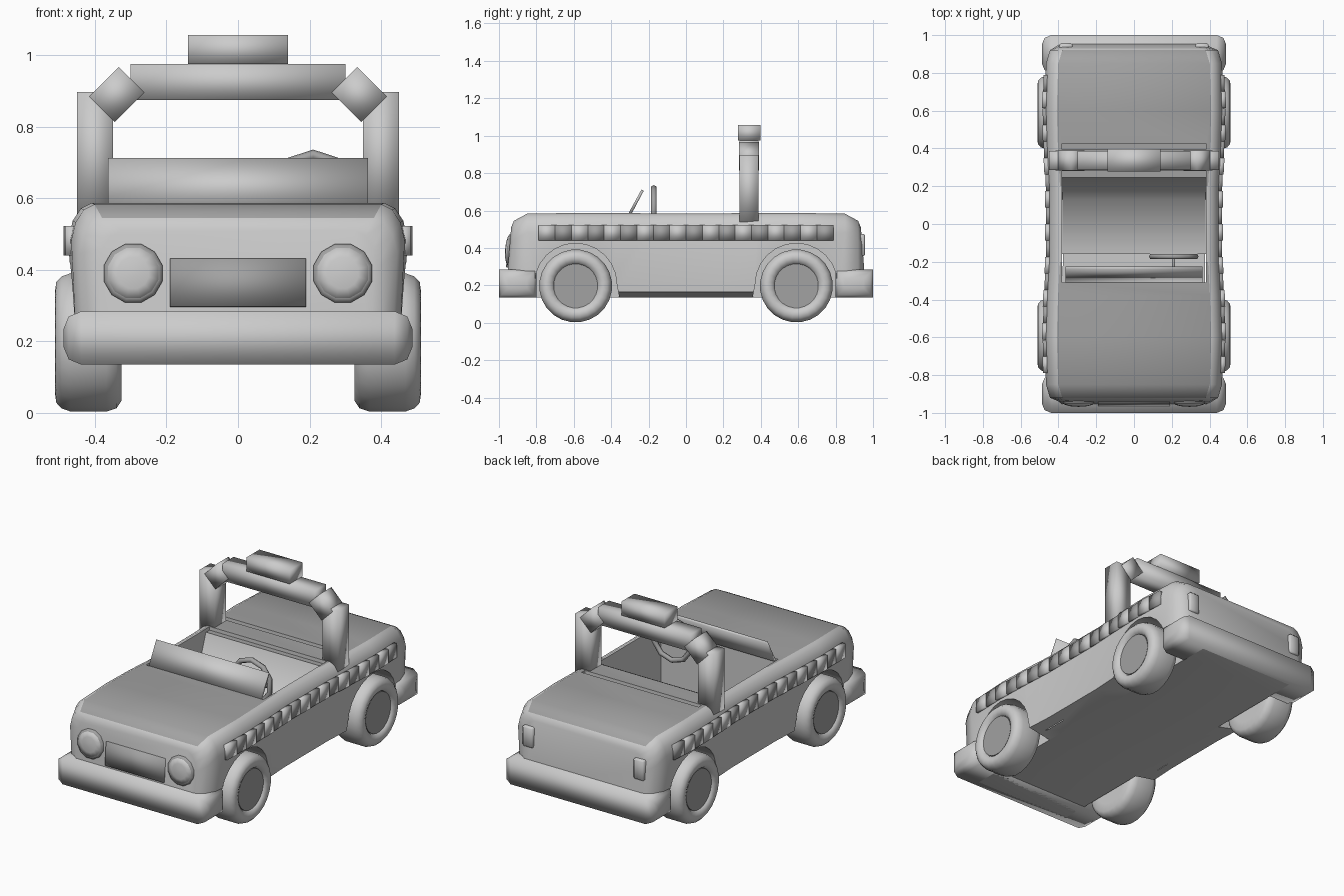
import bpy, bmesh, math
from mathutils import Vector, Matrix

if "Cube" in bpy.data.objects:
    bpy.data.objects.remove(bpy.data.objects["Cube"])


def material(name, v):
    m = bpy.data.materials.new(name)
    m.diffuse_color = (v, v, v, 1)
    m.use_nodes = True
    m.node_tree.nodes["Principled BSDF"].inputs["Base Color"].default_value = m.diffuse_color
    return m


PAINT, DARK = material("mid_grey", 0.55), material("dark_grey", 0.36)


def make(name, bm, smooth=180, mat=None):
    bmesh.ops.recalc_face_normals(bm, faces=bm.faces)
    me = bpy.data.meshes.new(name)
    bm.to_mesh(me)
    bm.free()
    ob = bpy.data.objects.new(name, me)
    bpy.context.collection.objects.link(ob)
    if mat:
        me.materials.append(mat)
    shade(ob, smooth)
    return ob


def shade(ob, smooth):
    bpy.ops.object.select_all(action='DESELECT')
    bpy.context.view_layer.objects.active = ob
    ob.select_set(True)
    if smooth >= 180:
        bpy.ops.object.shade_smooth()
    elif smooth:
        bpy.ops.object.shade_smooth_by_angle(angle=math.radians(smooth))


def box(name, lo, hi, bevel=0, segs=1, rot=None, smooth=180, mat=None, ends_only=False):
    lo, hi = Vector(lo), Vector(hi)
    bm = bmesh.new()
    bmesh.ops.create_cube(bm, size=1)
    bmesh.ops.scale(bm, vec=hi - lo, verts=bm.verts)
    if bevel:
        edges = [e for e in bm.edges
                 if not ends_only or abs(e.verts[0].co.x - e.verts[1].co.x) < 1e-4]
        bmesh.ops.bevel(bm, geom=edges, offset=bevel, segments=segs,
                        profile=0.5, affect='EDGES')
    if rot:
        bmesh.ops.rotate(bm, matrix=rot, verts=bm.verts)
    bmesh.ops.translate(bm, vec=(lo + hi) / 2, verts=bm.verts)
    return make(name, bm, smooth, mat)


def prism(name, yz, x0, x1, smooth=0, mat=None):
    bm = bmesh.new()
    f = bm.faces.new([bm.verts.new((x0, y, z)) for y, z in yz])
    ext = bmesh.ops.extrude_face_region(bm, geom=[f])
    bmesh.ops.translate(bm, vec=(x1 - x0, 0, 0),
                        verts=[v for v in ext['geom'] if isinstance(v, bmesh.types.BMVert)])
    return make(name, bm, smooth, mat)


def lathe(name, profile, sides, place, smooth=40, mat=None):
    """Spin (radius, height) points round z, then place."""
    bm = bmesh.new()
    rings = []
    for r, h in profile:
        rings.append([bm.verts.new(place @ Vector((r * math.cos(a), r * math.sin(a), h)))
                      for a in (2 * math.pi * (i + 0.5) / sides for i in range(sides))])
    for a, b in zip(rings, rings[1:]):
        for i in range(sides):
            j = (i + 1) % sides
            bm.faces.new((a[i], a[j], b[j], b[i]))
    bm.faces.new(rings[0])
    bm.faces.new(rings[-1])
    return make(name, bm, smooth, mat)


def cut(ob, cutter):
    m = ob.modifiers.new("cut", 'BOOLEAN')
    m.object, m.operation, m.solver = cutter, 'DIFFERENCE', 'EXACT'
    bpy.context.view_layer.objects.active = ob
    bpy.ops.object.modifier_apply(modifier="cut")
    bpy.data.objects.remove(cutter)


# body: sections lofted from nose to tail (y, half width, top height)
half = [(0.965, 0.39, 0.51), (0.92, 0.445, 0.545), (0.85, 0.466, 0.583), (0.6, 0.474, 0.587),
        (0.38, 0.467, 0.587), (0.2, 0.457, 0.585)]
stations = [(-y, w, t) for y, w, t in half] + half[::-1]


def half_width(y):
    for (y0, w0, _), (y1, w1, _) in zip(stations, stations[1:]):
        if y0 <= y <= y1:
            return w0 + (w1 - w0) * (y - y0) / (y1 - y0)


bm = bmesh.new()
loops = []
for y, w, t in stations:
    side = [(0.31, 0.135), (w - 0.015, 0.165), (w, t - 0.1), (w - 0.012, t - 0.05),
            (w - 0.035, t - 0.015), (w - 0.065, t)]
    ring = side + [(-x, z) for x, z in side[::-1]]
    lean = 0.08 if abs(y) > 0.95 else 0
    loops.append([bm.verts.new((x, y - math.copysign(lean * (z - 0.135), y), z)) for x, z in ring])
for a, b in zip(loops, loops[1:]):
    for i in range(len(a)):
        j = (i + 1) % len(a)
        bm.faces.new((a[i], a[j], b[j], b[i]))
bm.faces.new(loops[0])
bm.faces.new(loops[-1])
body = make("body", bm, 0, PAINT)

# cockpit opening and footwell, then the seat sheet
cut(body, prism("cockpit_cutter", [(-0.31, 0.7), (-0.31, 0.15), (-0.16, 0.15), (-0.16, 0.21),
                                   (0.13, 0.24), (0.245, 0.565), (0.28, 0.565), (0.28, 0.7)],
                -0.38, 0.38, mat=PAINT))
bm = bmesh.new()
pairs = [[bm.verts.new((x, y, z)) for x in (-0.379, 0.379)]
         for y, z in ((0.244, 0.567), (0.128, 0.244), (-0.16, 0.214))]
for (a, b), (c, d) in zip(pairs, pairs[1:]):
    bm.faces.new((a, c, d, b))
bm.normal_update()
seat_me = bpy.data.meshes.new("seat")
bm.to_mesh(seat_me)
bm.free()
seat_me.materials.append(PAINT)
seat = bpy.data.objects.new("seat", seat_me)
bpy.context.collection.objects.link(seat)
shade(seat, 180)

# wheel arches
for s in (-1, 1):
    for y in (-0.59, 0.59):
        arch = [(y + 0.22 * math.cos(a), 0.205 + 0.22 * math.sin(a))
                for a in (math.pi * i / 12 for i in range(13))]
        arch += [(y - 0.25, 0.05), (y + 0.25, 0.05)]
        x0, x1 = sorted((s * 0.312, s * 0.6))
        cut(body, prism("arch_cutter", arch, x0, x1, mat=PAINT))
# groove at front of rear deck
cut(body, box("groove_cutter", (-0.38, 0.395, 0.565), (0.38, 0.425, 0.7), smooth=0, mat=PAINT))
# hood and rear deck are darker panels
body.data.materials.append(DARK)
dark_slot = len(body.data.materials) - 1
for p in body.data.polygons:
    if p.normal.z > 0.6 and abs(p.center.x) < 0.38 and p.center.z > 0.5:
        p.material_index = dark_slot
shade(body, 60)

# wheels: rounded tyre, darker hub disc
tyre = [(0.12, -0.092), (0.165, -0.092), (0.186, -0.078), (0.195, -0.05), (0.195, 0.05),
        (0.186, 0.075), (0.17, 0.09), (0.148, 0.093), (0.125, 0.084), (0.118, 0.07)]
for s in (-1, 1):
    for y in (-0.59, 0.59):
        place = Matrix.Translation((s * 0.418, y, 0.197)) @ Matrix.Rotation(s * math.pi / 2, 4, 'Y')
        lathe("wheel", tyre, 24, place, 60)
        lathe("hub", [(0.117, 0.06), (0.117, 0.078)], 24, place, 30, DARK)

# bumpers
for s in (-1, 1):
    y0, y1 = sorted((s * 0.80, s * 1.0))
    box("bumper", (-0.488, y0, 0.135), (0.488, y1, 0.284), 0.05, 2, ends_only=True)

# chequered belt of raised blocks along both sides
step = 1.576 / 18
for s in (-1, 1):
    for i in range(18):
        y = -0.788 + step * (i + 0.5)
        proud = 0.014 if i % 2 == 0 else 0.010
        x = half_width(y)
        slope = math.atan2(half_width(y + 0.04) - half_width(y - 0.04), 0.08)
        x0, x1 = sorted((s * (x - 0.02), s * (x + proud)))
        box("belt_block", (x0, y - step / 2, 0.44), (x1, y + step / 2, 0.523),
            rot=Matrix.Rotation(-s * slope, 3, 'Z'), mat=DARK if i % 2 else None)

# roll bar and roof light
for s in (-1, 1):
    x0, x1 = sorted((s * 0.35, s * 0.45))
    box("roll_bar_post", (x0, 0.285, 0.54), (x1, 0.387, 0.897))
    c = s * 0.339
    box("roll_bar_corner", (c - 0.058, 0.283, 0.84), (c + 0.058, 0.389, 0.94),
        rot=Matrix.Rotation(s * math.radians(45), 3, 'Y'))
box("roll_bar_top", (-0.3, 0.285, 0.875), (0.3, 0.387, 0.975))
box("roof_light", (-0.14, 0.278, 0.975), (0.14, 0.398, 1.056))

# windscreen
prism("windscreen", [(-0.313, 0.575), (-0.295, 0.575), (-0.226, 0.705), (-0.238, 0.713)],
      -0.363, 0.363, 180)

# steering wheel, spoke and column
bm = bmesh.new()
rings = []
for i in range(10):
    a = 2 * math.pi * i / 10 + math.pi / 2
    rings.append([bm.verts.new((0.21 + (0.123 + 0.015 * math.cos(b)) * math.cos(a),
                                -0.172 + 0.016 * math.sin(b),
                                0.598 + (0.123 + 0.015 * math.cos(b)) * math.sin(a)))
                  for b in (2 * math.pi * k / 6 for k in range(6))])
for i in range(10):
    a, b = rings[i], rings[(i + 1) % 10]
    for k in range(6):
        bm.faces.new((a[k], a[(k + 1) % 6], b[(k + 1) % 6], b[k]))
make("steering_wheel", bm, 180, DARK)
box("steering_spoke", (0.09, -0.178, 0.585), (0.33, -0.166, 0.611), mat=DARK)
box("steering_column", (0.202, -0.32, 0.53), (0.218, -0.172, 0.546),
    rot=Matrix.Rotation(math.radians(25), 3, 'X'), mat=DARK)

# headlights: rim and domed lens, tilted with the nose
for s in (-1, 1):
    place = Matrix.Translation((s * 0.293, -0.945, 0.39)) @ Matrix.Rotation(math.radians(86), 4, 'X')
    lathe("headlight_rim", [(0.085, -0.03), (0.085, 0.005), (0.073, 0.012)], 12, place, 180, DARK)
    lathe("headlight_lens", [(0.074, 0.0), (0.073, 0.012), (0.045, 0.019), (0.01, 0.022)],
          12, place, 180)

# grille and tail lights
box("grille", (-0.19, -0.957, 0.295), (0.19, -0.91, 0.43),
    rot=Matrix.Rotation(math.radians(-4.5), 3, 'X'), mat=DARK)
for s in (-1, 1):
    x0, x1 = sorted((s * 0.325, s * 0.395))
    box("tail_light", (x0, 0.905, 0.355), (x1, 0.957, 0.475), 0.008)
